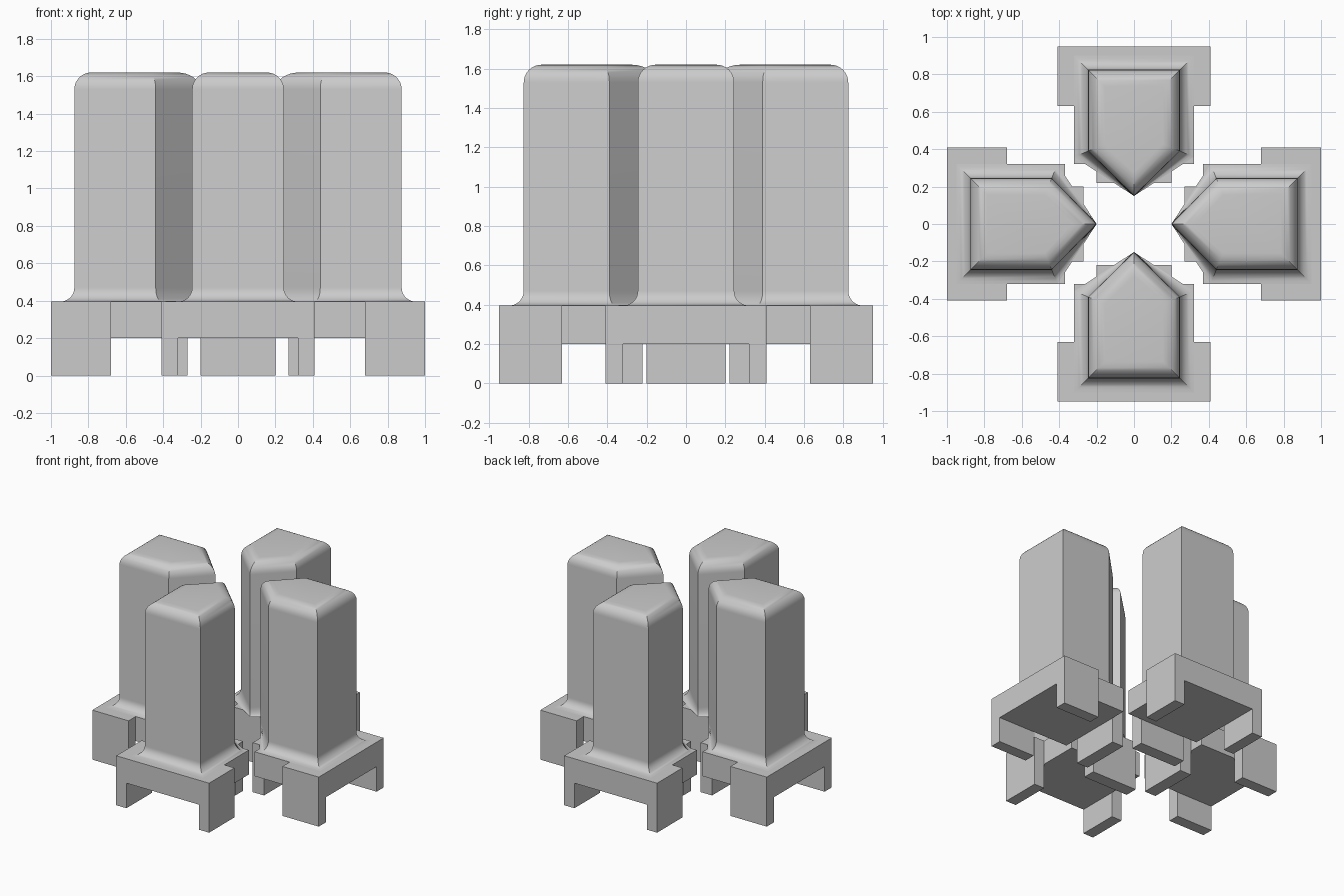
import bpy
import bmesh
from math import sin, cos, pi, radians
from mathutils import Matrix

cube = bpy.data.objects.get("Cube")
if cube:
    bpy.data.objects.remove(cube, do_unlink=True)

# One plain grey material
grey = bpy.data.materials.new("plain_grey")
grey.use_nodes = True
grey.diffuse_color = (0.6, 0.6, 0.6, 1)
grey.node_tree.nodes["Principled BSDF"].inputs["Base Color"].default_value = (0.6, 0.6, 0.6, 1)

DECK, TOP, FOOT = 0.395, 1.62, 0.2


def loft(bm, rings):
    """Skin a stack of matching outlines and cap both ends."""
    loops = [[bm.verts.new(p) for p in ring] for ring in rings]
    for low, high in zip(loops, loops[1:]):
        n = len(low)
        for i in range(n):
            j = (i + 1) % n
            bm.faces.new((low[i], low[j], high[j], high[i]))
    bm.faces.new(loops[0][::-1])
    bm.faces.new(loops[-1])


def prism(bm, outline, z0, z1):
    loft(bm, [[(x, y, z) for x, y in outline] for z in (z0, z1)])


def box(bm, x0, x1, y0, y1, z0, z1):
    prism(bm, [(x0, y0), (x1, y0), (x1, y1), (x0, y1)], z0, z1)


def mirrored(half):
    """Close a half outline across the x axis."""
    return half + [(x, -y) for x, y in reversed(half) if y > 0]


def tower_ring(inset, z):
    """Five-sided outline pointing inward; a negative inset flares it."""
    d = inset
    half = [(0.875 - d, 0.245 - d), (0.44 + 0.414 * d, 0.245 - d),
            (0.2 + 1.414 * max(d, 0), 0)]
    return [(x, y, z) for x, y in mirrored(half)]


def finish(bm, name, turn):
    bmesh.ops.recalc_face_normals(bm, faces=bm.faces)
    bm.transform(turn)
    mesh = bpy.data.meshes.new(name)
    bm.to_mesh(mesh)
    bm.free()
    mesh.materials.append(grey)
    obj = bpy.data.objects.new(name, mesh)
    bpy.context.collection.objects.link(obj)
    return obj


def build_tower(name, turn):
    steps = 8
    flare, crown = 0.075, 0.09
    rings = []
    # Concave fillet at the foot
    for i in range(steps + 1):
        a = pi / 2 * i / steps
        rings.append(tower_ring(-flare * (1 - sin(a)), DECK + flare * (1 - cos(a))))
    # Rounded crown
    for i in range(steps + 1):
        a = pi / 2 * i / steps
        rings.append(tower_ring(crown * (1 - cos(a)), TOP - crown * (1 - sin(a))))
    bm = bmesh.new()
    loft(bm, rings)
    obj = finish(bm, name, turn)
    bpy.ops.object.select_all(action="DESELECT")
    obj.select_set(True)
    bpy.context.view_layer.objects.active = obj
    bpy.ops.object.shade_smooth_by_angle(angle=radians(30))


def build_base(name, turn):
    bm = bmesh.new()
    # Stepped slab
    prism(bm, mirrored([(1.0, 0.41), (0.68, 0.41), (0.68, 0.32),
                        (0.37, 0.32), (0.37, 0.2), (0.27, 0.2)]), FOOT, DECK)
    # Two outer feet and one inner foot
    for y0, y1 in ((0.32, 0.41), (-0.41, -0.32)):
        box(bm, 0.68, 1.0, y0, y1, 0, FOOT)
    box(bm, 0.27, 0.37, -0.2, 0.2, 0, FOOT)
    finish(bm, name, turn)


# Four units around the centre; the front and back ones sit slightly closer in
for quarter, (side, shift) in enumerate((("left", 0), ("back", -0.05),
                                         ("right", 0), ("front", -0.05))):
    turn = Matrix.Rotation(quarter * pi / 2, 4, "Z") @ Matrix.Translation((shift, 0, 0))
    build_base(side + "_base", turn)
    build_tower(side + "_tower", turn)
